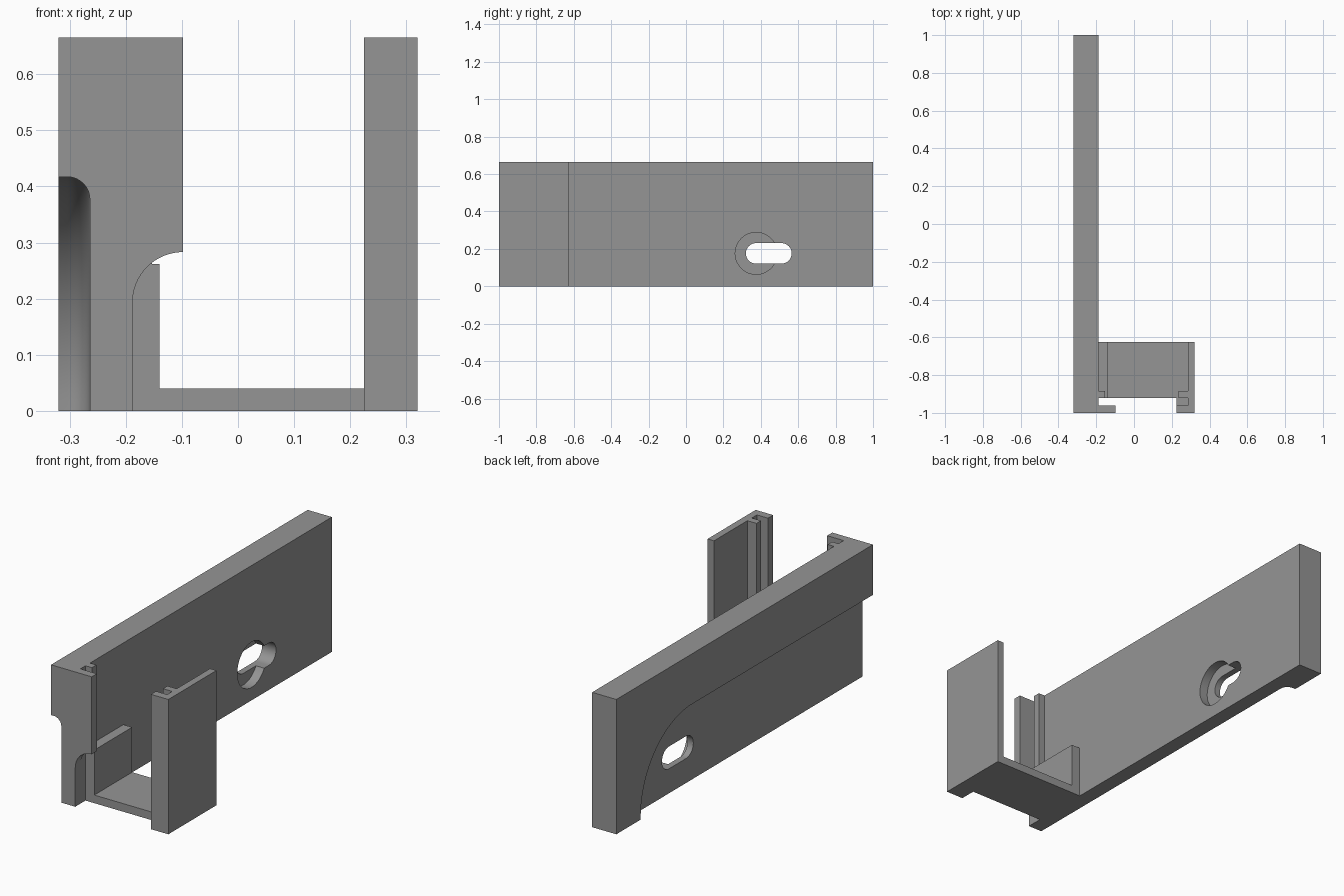
import bpy, bmesh, math

if "Cube" in bpy.data.objects:
    bpy.data.objects.remove(bpy.data.objects["Cube"])

grey = bpy.data.materials.new("mid_grey")
grey.diffuse_color = (0.3, 0.3, 0.3, 1)
grey.use_nodes = True
grey.node_tree.nodes["Principled BSDF"].inputs["Base Color"].default_value = grey.diffuse_color


def loft(name, rings):
    """Skin a list of equal-length point rings and cap both ends."""
    bm = bmesh.new()
    vs = [[bm.verts.new(p) for p in r] for r in rings]
    n = len(rings[0])
    for a, b in zip(vs, vs[1:]):
        for i in range(n):
            j = (i + 1) % n
            bm.faces.new((a[i], a[j], b[j], b[i]))
    bm.faces.new(vs[0])
    bm.faces.new(vs[-1])
    bmesh.ops.recalc_face_normals(bm, faces=bm.faces)
    me = bpy.data.meshes.new(name)
    bm.to_mesh(me)
    bm.free()
    ob = bpy.data.objects.new(name, me)
    bpy.context.collection.objects.link(ob)
    me.materials.append(grey)
    return ob


def box(name, x0, x1, y0, y1, z0, z1):
    return loft(name, [[(x0, y0, z), (x1, y0, z), (x1, y1, z), (x0, y1, z)] for z in (z0, z1)])


def arc(cu, cv, r, a0, a1, n):
    """Points on an arc, angles in degrees."""
    return [(cu + r * math.cos(math.radians(a0 + (a1 - a0) * i / n)),
             cv + r * math.sin(math.radians(a0 + (a1 - a0) * i / n))) for i in range(n + 1)]


def cut(ob, cutter):
    m = ob.modifiers.new(cutter.name, 'BOOLEAN')
    m.operation, m.solver, m.object = 'DIFFERENCE', 'EXACT', cutter
    bpy.context.view_layer.objects.active = ob
    bpy.ops.object.modifier_apply(modifier=m.name)
    bpy.data.objects.remove(cutter)


# Long side wall
XI = -0.188
wall = box("side_wall", -0.32, XI, -1, 1, 0, 0.665)

# Outer recess: large round at its rear end, small fillet along its inner edge
rings = []
steps = [(-0.4, 0)] + [(-0.304 + 0.04 * math.sin(t), 0.04 * (1 - math.cos(t)))
                       for t in (math.pi / 2 * i / 8 for i in range(9))]
for x, inset in steps:
    r = 0.4 - inset
    outline = [(-1.1, -0.1), (0.41 + r, -0.1)] + arc(0.41, 0.017, r, 0, 90, 32) + [(-1.1, 0.017 + r)]
    rings.append([(x, y, z) for y, z in outline])
cut(wall, loft("recess_cutter", rings))

# Screw slot through the wall, with a round counterbore on the inner side
slot = arc(0.51, 0.176, 0.055, -90, 90, 16) + arc(0.375, 0.176, 0.055, 90, 270, 16)
cut(wall, loft("slot_cutter", [[(x, y, z) for y, z in slot] for x in (-0.5, 0)]))
bore = arc(0.375, 0.176, 0.112, 0, 360, 48)[:-1]
cut(wall, loft("bore_cutter", [[(x, y, z) for y, z in bore] for x in (XI - 0.045, 0)]))

# Left front lip, rounded away underneath
lip = [(XI, 0.665)] + arc(-0.098, 0.193, 0.09, 180, 90, 16) + [(-0.098, 0.665)]
lip[1] = (XI, 0.193)
left_lip = loft("left_lip", [[(x, y, z) for x, z in lip] for y in (-1, -0.96)])

# Left guide rib and low inner wall
box("left_rib", XI, -0.153, -0.92, -0.885, 0.262, 0.665)
box("low_inner_wall", XI, -0.14, -0.92, -0.625, 0.04, 0.262)

# Floor
box("floor", XI, 0.285, -0.92, -0.625, 0, 0.04)

# Right upright: C-shaped channel around a slot closed at the bottom
plan = [(0.225, -1), (0.32, -1), (0.32, -0.625), (0.285, -0.625), (0.285, -0.885),
        (0.235, -0.885), (0.235, -0.92), (0.285, -0.92), (0.285, -0.96), (0.225, -0.96)]
loft("right_upright", [[(x, y, z) for x, y in plan] for z in (0, 0.665)])
box("slot_bottom", 0.225, 0.285, -0.96, -0.92, 0, 0.04)

# Smooth the rounded surfaces
for ob in (wall, left_lip):
    bpy.ops.object.select_all(action='DESELECT')
    ob.select_set(True)
    bpy.context.view_layer.objects.active = ob
    bpy.ops.object.shade_smooth_by_angle(angle=math.radians(30))
